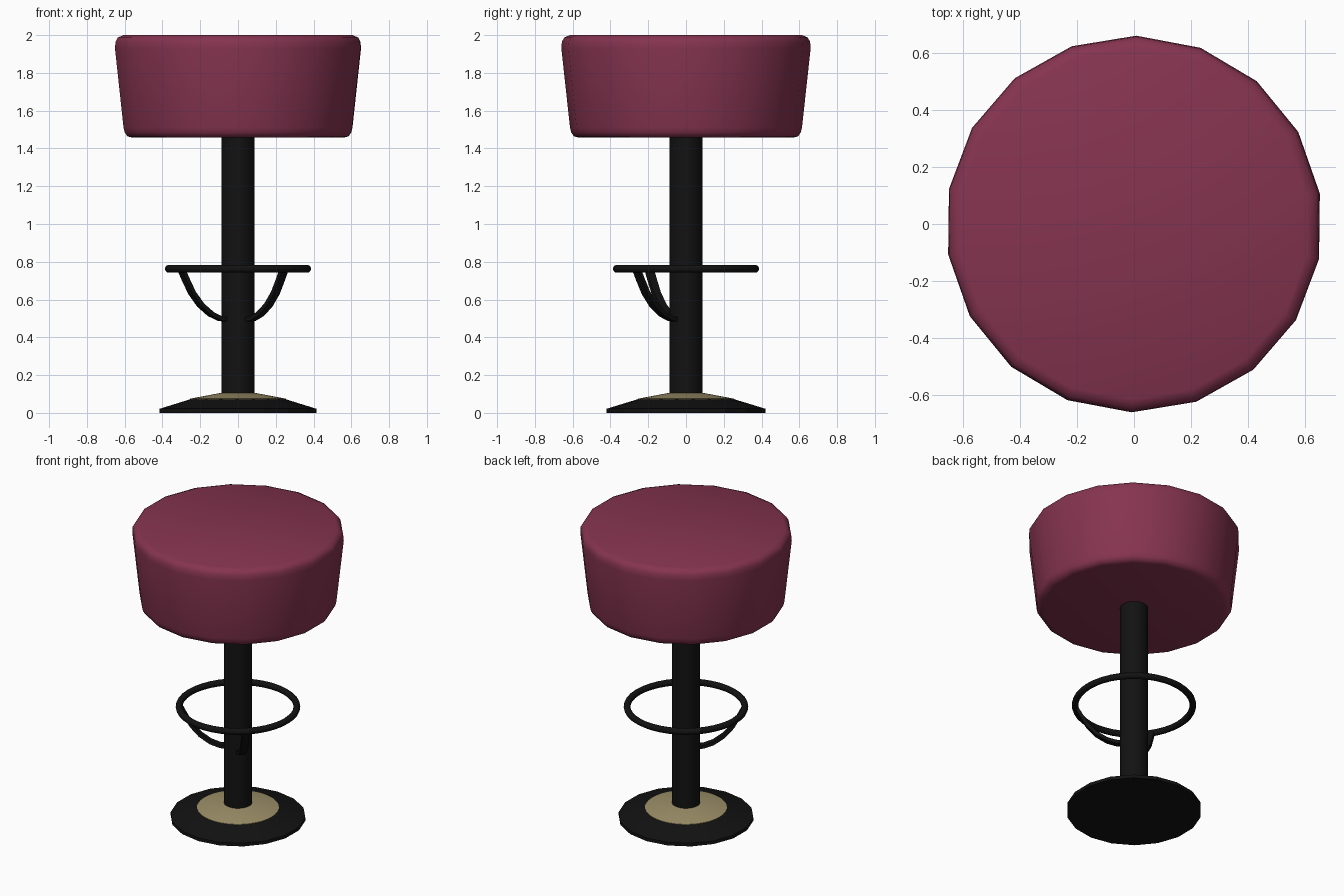
import bpy, bmesh, math
from mathutils import Vector

if "Cube" in bpy.data.objects:
    bpy.data.objects.remove(bpy.data.objects["Cube"])


def material(name, rgb):
    m = bpy.data.materials.new(name)
    m.diffuse_color = (*rgb, 1)
    m.use_nodes = True
    m.node_tree.nodes["Principled BSDF"].inputs["Base Color"].default_value = m.diffuse_color
    return m


WINE = material("wine_fabric", (0.235, 0.034, 0.078))
BLACK = material("black_metal", (0.006, 0.006, 0.006))
TAN = material("tan_brass", (0.34, 0.28, 0.14))


def finish(name, bm, mat, angle):
    bmesh.ops.recalc_face_normals(bm, faces=bm.faces)
    me = bpy.data.meshes.new(name)
    bm.to_mesh(me)
    bm.free()
    me.materials.append(mat)
    ob = bpy.data.objects.new(name, me)
    bpy.context.collection.objects.link(ob)
    bpy.ops.object.select_all(action='DESELECT')
    bpy.context.view_layer.objects.active = ob
    ob.select_set(True)
    bpy.ops.object.shade_smooth_by_angle(angle=math.radians(angle))
    return ob


def skin(bm, rings, closed=False):
    """Join consecutive vertex rings with quads, capping open ends."""
    count = len(rings)
    for i in range(count if closed else count - 1):
        a, b = rings[i], rings[(i + 1) % count]
        n = len(a)
        for j in range(n):
            k = (j + 1) % n
            bm.faces.new((a[j], a[k], b[k], b[j]))
    if not closed:
        bm.faces.new(rings[0])
        bm.faces.new(rings[-1])


def lathe(name, profile, sides, mat, start=0.0, angle=40):
    """Turn a (radius, height) profile around z."""
    bm = bmesh.new()
    rings = []
    for r, z in profile:
        ring = []
        for i in range(sides):
            a = math.radians(start) + math.tau * i / sides
            ring.append(bm.verts.new((r * math.cos(a), r * math.sin(a), z)))
        rings.append(ring)
    skin(bm, rings)
    return finish(name, bm, mat, angle)


# Cushioned seat, 18 sides, tapering down with rounded rims
lathe("seat", [(0.565, 1.457), (0.593, 1.464), (0.608, 1.485), (0.614, 1.51),
               (0.66, 1.93), (0.657, 1.965), (0.645, 1.987), (0.615, 2.0)],
      18, WINE, 89.3, 60)

# Column and stepped foot
lathe("column", [(0.087, 0.09), (0.087, 1.47)], 28, BLACK)
lathe("base", [(0.42, 0.0), (0.42, 0.022), (0.25, 0.074)], 18, BLACK, 89.3, 15)
lathe("base_collar", [(0.255, 0.07), (0.255, 0.075), (0.09, 0.106)], 36, TAN)

# Round footrest ring
bm = bmesh.new()
rings = []
for i in range(40):
    a = math.tau * i / 40
    ring = []
    for j in range(10):
        b = math.tau * j / 10
        r = 0.366 + 0.021 * math.cos(b)
        ring.append(bm.verts.new((r * math.cos(a), r * math.sin(a),
                                  0.763 + 0.021 * math.sin(b))))
    rings.append(ring)
skin(bm, rings, closed=True)
finish("footrest_ring", bm, BLACK, 60)

# Two curved flat struts carrying the ring on the front side
PATH = [(0.36, 0.765), (0.332, 0.71), (0.29, 0.635), (0.235, 0.57),
        (0.17, 0.522), (0.11, 0.498), (0.06, 0.493)]
for name, deg in (("right_strut", -47), ("left_strut", -147)):
    a = math.radians(deg)
    out = Vector((math.cos(a), math.sin(a), 0))
    side = Vector((-math.sin(a), math.cos(a), 0)) * 0.023
    up = Vector((0, 0, 1))
    pts = [out * r + up * z for r, z in PATH]
    bm = bmesh.new()
    rings = []
    for i, p in enumerate(pts):
        t = (pts[min(i + 1, len(pts) - 1)] - pts[max(i - 1, 0)]).normalized()
        n = t.cross(side).normalized() * 0.011
        rings.append([bm.verts.new(p + side * s + n * u)
                      for s, u in ((1, 1), (-1, 1), (-1, -1), (1, -1))])
    skin(bm, rings)
    finish(name, bm, BLACK, 40)
